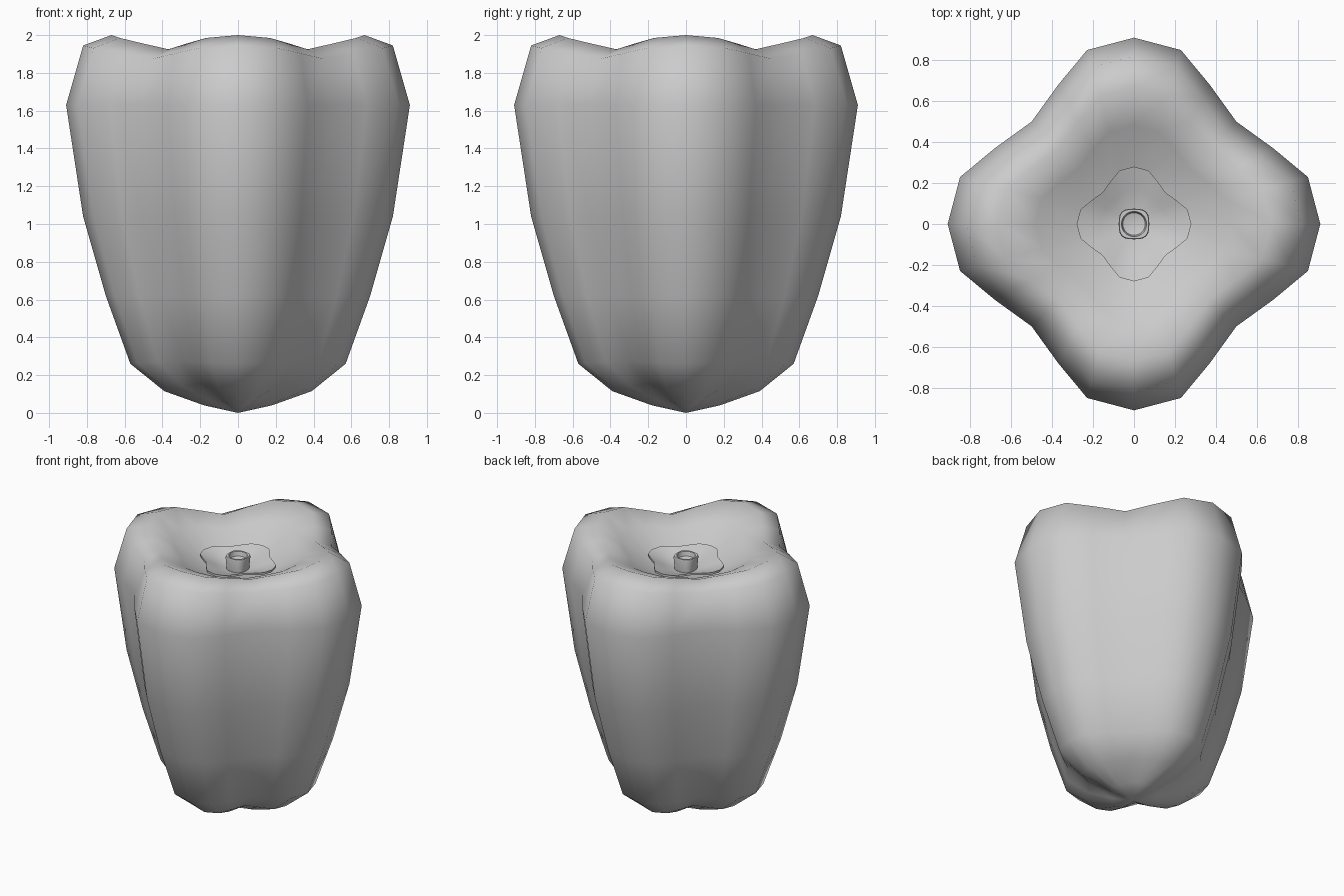
import bpy, bmesh, math

if "Cube" in bpy.data.objects:
    bpy.data.objects.remove(bpy.data.objects["Cube"])

# One lobe, tip to groove: (angle, radius factor, share of groove drop)
LOBE = [(0, 1.0, 0), (15.1, .967, .2), (28.5, .851, .6), (45, .777, 1)]


def section(lobe):
    """Mirror the half lobe and repeat it four times round z."""
    half = lobe + [(90 - a, f, d) for a, f, d in lobe[-2:0:-1]]
    return [(math.radians(a + 90 * q), f, d) for q in range(4) for a, f, d in half]


def lathe(name, rings, lobe, angle=180):
    """Skin rings (radius, z, groove drop, lobe depth); radius 0 makes a pole."""
    bm = bmesh.new()
    sec = section(lobe)
    loops = []
    for r, z, drop, depth in rings:
        if r == 0:
            loops.append([bm.verts.new((0, 0, z))] * len(sec))
            continue
        loops.append([bm.verts.new((r * (1 + (f - 1) * depth) * math.cos(a),
                                    r * (1 + (f - 1) * depth) * math.sin(a),
                                    z - drop * d)) for a, f, d in sec])
    n = len(sec)
    for lo, hi in zip(loops, loops[1:]):
        for i in range(n):
            j = (i + 1) % n
            bm.faces.new(list(dict.fromkeys([lo[i], lo[j], hi[j], hi[i]])))
    bmesh.ops.recalc_face_normals(bm, faces=bm.faces)
    me = bpy.data.meshes.new(name)
    bm.to_mesh(me)
    bm.free()
    ob = bpy.data.objects.new(name, me)
    bpy.context.collection.objects.link(ob)
    bpy.ops.object.select_all(action='DESELECT')
    ob.select_set(True)
    bpy.context.view_layer.objects.active = ob
    bpy.ops.object.shade_smooth_by_angle(angle=math.radians(angle))
    return ob


# Four-lobed fruit body, pointed bottom to sunken top
lathe("pepper_body", [
    (0, .0, 0, 1), (.18, .04, -.03, 1), (.39, .115, -.04, 1), (.57, .26, -.02, 1),
    (.70, .62, 0, 1), (.82, 1.04, 0, 1), (.91, 1.63, 0, 1), (.82, 1.945, .07, 1),
    (.67, 2.0, .075, 1), (.48, 1.92, .05, .9), (.28, 1.80, .01, .7), (0, 1.74, 0, 1)], LOBE)

# Funnel-shaped leafy cap around the stem
lathe("calyx", [
    (0, 1.745, 0, 1), (.14, 1.775, 0, .6), (.28, 1.815, 0, 1), (.28, 1.83, 0, 1),
    (.17, 1.795, 0, .6), (.07, 1.765, 0, 0), (0, 1.765, 0, 0)], LOBE, 40)

# Short squarish stem with a hollowed round end
STEM = [(0, 1, 0), (20, 1.04, 0), (33, 1.1, 0), (45, 1.12, 0)]
lathe("stem", [
    (0, 1.755, 0, 0), (.068, 1.76, 0, 1), (.075, 1.85, 0, 1), (.072, 1.862, 0, 1),
    (.062, 1.862, 0, 0), (.055, 1.83, 0, 0), (0, 1.815, 0, 0)], STEM, 40)
